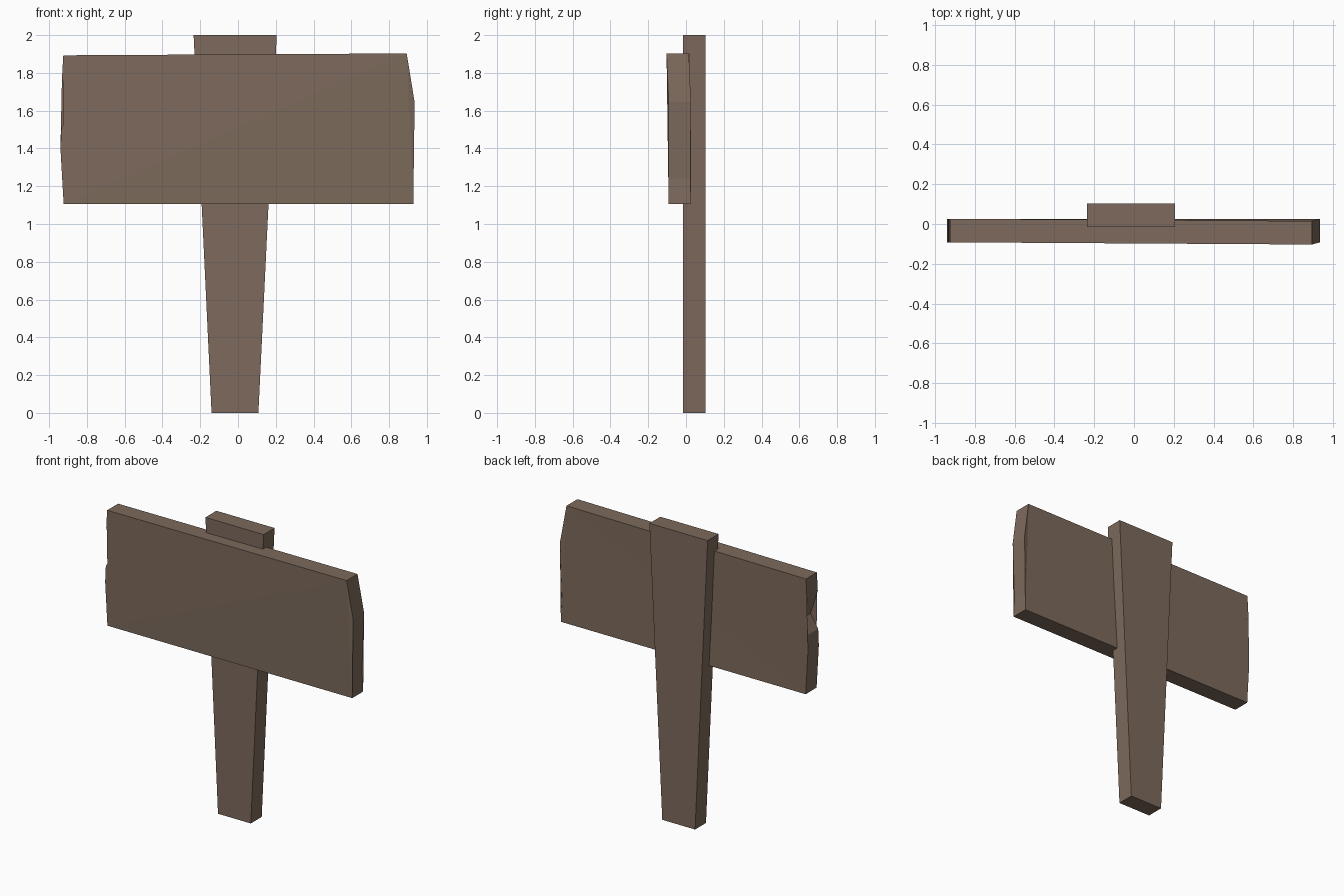
import bpy
import bmesh

if "Cube" in bpy.data.objects:
    bpy.data.objects.remove(bpy.data.objects["Cube"])

wood = bpy.data.materials.new("weathered_brown_wood")
wood.diffuse_color = (0.205, 0.144, 0.107, 1.0)
wood.use_nodes = True
wood.node_tree.nodes["Principled BSDF"].inputs["Base Color"].default_value = wood.diffuse_color


def plank(name, profile, y_front, y_back, lean=None):
    """Extrude an x/z outline from y_front to y_back; lean shifts chosen corners in y."""
    lean = lean or {}
    bm = bmesh.new()
    rings = [[bm.verts.new((x, y + lean.get(i, 0), z)) for i, (x, z) in enumerate(profile)]
             for y in (y_front, y_back)]
    front, back = rings
    n = len(profile)
    caps = [bm.faces.new(front), bm.faces.new(back[::-1])]
    for i in range(n):
        j = (i + 1) % n
        bm.faces.new((front[j], front[i], back[i], back[j]))
    bmesh.ops.triangulate(bm, faces=caps)
    bmesh.ops.recalc_face_normals(bm, faces=bm.faces)
    mesh = bpy.data.meshes.new(name)
    bm.to_mesh(mesh)
    bm.free()
    mesh.materials.append(wood)
    obj = bpy.data.objects.new(name, mesh)
    bpy.context.collection.objects.link(obj)
    return obj


# Post: tapers towards the ground
plank("post", [(-0.14, 0), (0.108, 0), (0.205, 2), (-0.235, 2)], -0.016, 0.102)

# Sign board: notched left end, chipped right end, top right corner bent forward
board = [(-0.923, 1.105), (0.928, 1.105), (0.92, 1.24), (0.935, 1.645), (0.893, 1.903),
         (-0.925, 1.893), (-0.932, 1.77), (-0.877, 1.60), (-0.935, 1.51), (-0.94, 1.40)]
plank("sign_board", board, -0.092, 0.026, lean={4: -0.011})
